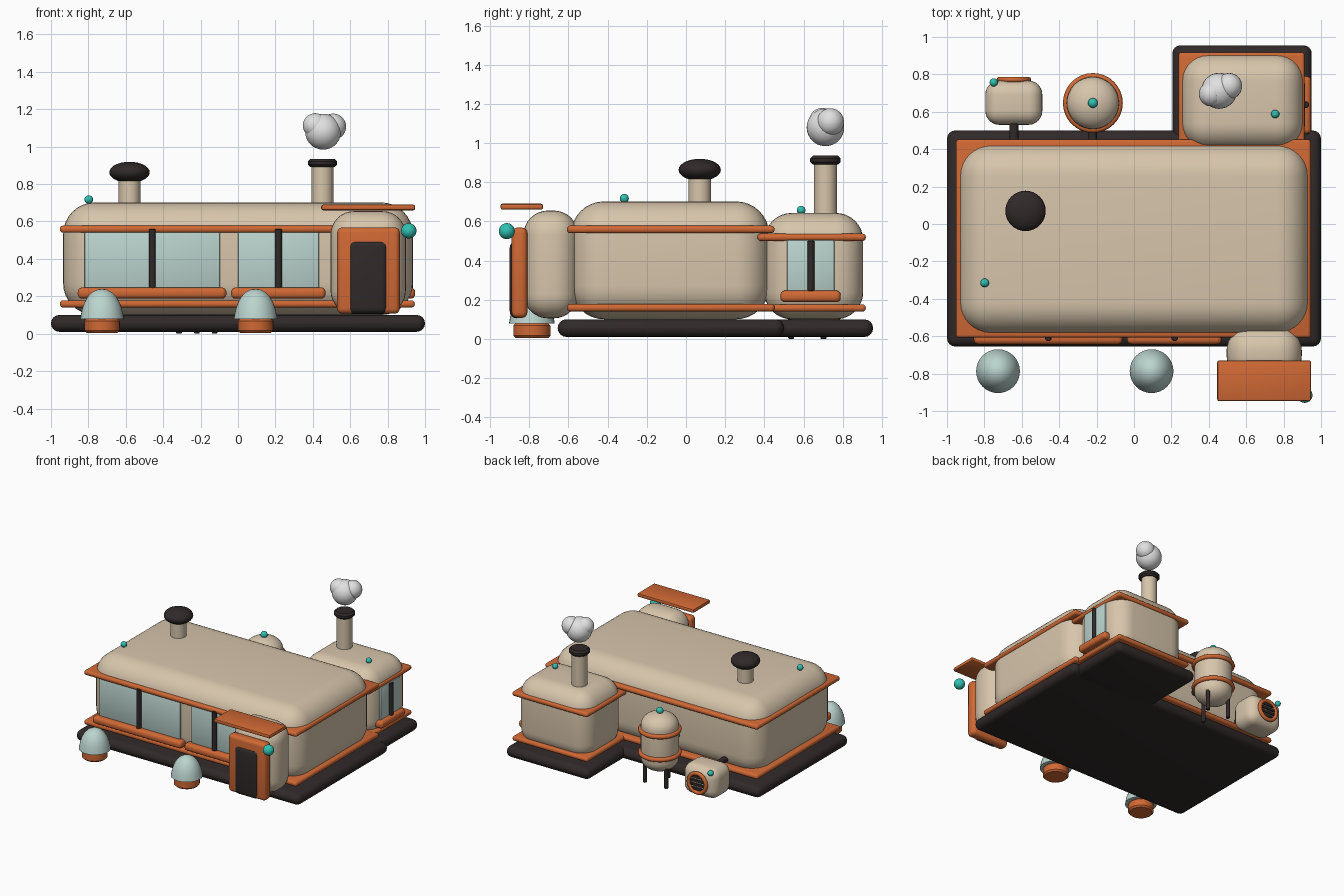
import bpy, bmesh, math
from mathutils import Vector, Matrix

if "Cube" in bpy.data.objects:
    bpy.data.objects.remove(bpy.data.objects["Cube"])


def material(name, rgb):
    m = bpy.data.materials.new(name)
    m.use_nodes = True
    m.diffuse_color = (*rgb, 1)
    m.node_tree.nodes["Principled BSDF"].inputs["Base Color"].default_value = (*rgb, 1)
    return m


CREAM = material("cream", (0.68, 0.56, 0.41))
ORANGE = material("orange", (0.63, 0.14, 0.035))
DARK = material("charcoal", (0.03, 0.022, 0.022))
GLASS = material("pale_glass", (0.5, 0.66, 0.62))
TEAL = material("teal", (0.03, 0.53, 0.45))
SMOKE = material("smoke_grey", (0.75, 0.75, 0.75))


def finish(name, bm, mat, angle=40):
    bmesh.ops.recalc_face_normals(bm, faces=bm.faces)
    mesh = bpy.data.meshes.new(name)
    bm.to_mesh(mesh)
    bm.free()
    mesh.materials.append(mat)
    ob = bpy.data.objects.new(name, mesh)
    bpy.context.collection.objects.link(ob)
    bpy.ops.object.select_all(action='DESELECT')
    ob.select_set(True)
    bpy.context.view_layer.objects.active = ob
    bpy.ops.object.shade_smooth_by_angle(angle=math.radians(angle))
    return ob


def box(name, x, y, z, mat, r=0.0, seg=4):
    """Rounded box spanning the (low, high) ranges x, y, z."""
    bm = bmesh.new()
    bmesh.ops.create_cube(bm, size=1)
    for v in bm.verts:
        v.co = Vector([(a + b) / 2 + c * (b - a) for c, (a, b) in zip(v.co, (x, y, z))])
    if r:
        bmesh.ops.bevel(bm, geom=bm.edges[:], offset=r, segments=seg,
                        profile=0.5, affect='EDGES', clamp_overlap=True)
    return finish(name, bm, mat)


def lathe(name, profile, at, mat, axis='Z', steps=32):
    """Spin (radius, height) points about an axis through at."""
    bm = bmesh.new()
    vs = [bm.verts.new((r, 0, h)) for r, h in profile]
    es = [bm.edges.new(p) for p in zip(vs, vs[1:])]
    bmesh.ops.spin(bm, geom=vs + es, axis=(0, 0, 1), cent=(0, 0, 0),
                   angle=2 * math.pi, steps=steps)
    bmesh.ops.remove_doubles(bm, verts=bm.verts, dist=1e-4)
    if axis == 'Y':
        bm.transform(Matrix.Rotation(-math.pi / 2, 4, 'X'))
    bm.transform(Matrix.Translation(at))
    return finish(name, bm, mat)


def rod(name, r, length, at, mat, axis='Z', c=0.004):
    pts = [(0, 0), (r - c, 0), (r, c), (r, length - c), (r - c, length), (0, length)]
    return lathe(name, pts, at, mat, axis)


def ball(name, r, at, mat, squash=1.0):
    pts = [(r * math.sin(math.pi * i / 14), -r * squash * math.cos(math.pi * i / 14))
           for i in range(15)]
    return lathe(name, pts, at, mat)


def ring(name, major, minor, at, mat, axis='Z'):
    pts = [(major + minor * math.cos(math.pi * i / 5), minor * math.sin(math.pi * i / 5))
           for i in range(11)]
    return lathe(name, pts, at, mat, axis)


# Foundations
box("main_foundation", (-1, 1), (-0.655, 0.5), (0.01, 0.1), DARK, 0.044)
box("wing_foundation", (0.205, 0.95), (0.4, 0.955), (0.01, 0.099), DARK, 0.043)

# Rounded rooms
box("main_room", (-0.935, 0.935), (-0.588, 0.425), (0.1, 0.702), CREAM, 0.17, 8)
box("back_wing", (0.255, 0.905), (0.4, 0.905), (0.1, 0.643), CREAM, 0.14, 8)
box("entrance_porch", (0.495, 0.897), (-0.83, -0.55), (0.105, 0.655), CREAM, 0.125, 8)

# Trim bands around the rooms
for label, low in (("lower", 0.14), ("upper", 0.54)):
    box(label + "_main_trim", (-0.952, 0.945), (-0.608, 0.452), (low, low + 0.038), ORANGE, 0.016, 3)
for label, low in (("lower", 0.139), ("upper", 0.5)):
    box(label + "_wing_trim", (0.238, 0.912), (0.365, 0.918), (low, low + 0.037), ORANGE, 0.016, 3)

# Front windows with sills and mullions
for side, a, b, bar in (("right", -0.82, -0.097, -0.458), ("left", 0.0, 0.433, 0.217)):
    box(side + "_window", (a, b), (-0.6, -0.5), (0.24, 0.555), GLASS, 0.008, 2)
    box(side + "_window_sill", (a - 0.037, b + 0.035), (-0.643, -0.56), (0.187, 0.247), ORANGE, 0.024)
    rod(side + "_window_mullion", 0.018, 0.32, (bar, -0.608, 0.24), DARK)

# Wing side window
box("wing_window", (0.82, 0.914), (0.515, 0.757), (0.24, 0.505), GLASS, 0.008, 2)
box("wing_window_sill", (0.86, 0.947), (0.482, 0.79), (0.187, 0.247), ORANGE, 0.024)
rod("wing_window_mullion", 0.018, 0.26, (0.918, 0.638, 0.243), DARK)

# Door, canopy and lamp
box("door_frame", (0.53, 0.865), (-0.89, -0.81), (0.107, 0.568), ORANGE, 0.028)
box("door", (0.59, 0.802), (-0.9, -0.83), (0.105, 0.5), DARK, 0.035)
box("door_canopy", (0.445, 0.947), (-0.947, -0.73), (0.66, 0.69), ORANGE, 0.01, 2)
ball("door_lamp", 0.041, (0.913, -0.915, 0.55), TEAL)

# Front garden domes
dome = [(0, 0.082), (0.117, 0.078), (0.114, 0.095), (0.107, 0.13), (0.095, 0.165),
        (0.077, 0.197), (0.053, 0.222), (0.026, 0.236), (0, 0.24)]
for side, x in (("right", -0.727), ("left", 0.094)):
    rod(side + "_dome_base", 0.095, 0.075, (x, -0.787, 0.005), ORANGE, c=0.012)
    lathe(side + "_dome", dome, (x, -0.787, 0), GLASS)

# Roof vent
rod("vent_stem", 0.058, 0.17, (-0.58, 0.07, 0.67), CREAM)
ball("vent_cap", 0.108, (-0.58, 0.07, 0.863), DARK, 0.52)

# Chimney with smoke
rod("chimney", 0.058, 0.31, (0.452, 0.712, 0.59), CREAM)
rod("chimney_cap", 0.078, 0.045, (0.452, 0.712, 0.89), DARK, c=0.014)
for i, (r, at) in enumerate(((0.096, (0.455, 0.712, 1.08)),
                             (0.066, (0.413, 0.695, 1.113)),
                             (0.07, (0.508, 0.737, 1.107)))):
    ball(f"smoke_puff_{i + 1}", r, at, SMOKE)

# Roof beacons
ball("main_roof_beacon", 0.023, (-0.798, -0.315, 0.717), TEAL)
ball("wing_roof_beacon", 0.022, (0.755, 0.588, 0.657), TEAL)

# Storage tank on three legs
tx, ty = -0.22, 0.647
cap = [(0.14 * math.sin(a), 0.1 * math.cos(a)) for a in (math.pi * i / 16 for i in range(9))]
profile = [(r, 0.47 + h) for r, h in cap] + [(r, 0.21 - h) for r, h in reversed(cap)]
lathe("tank", profile, (tx, ty, 0), CREAM)
for label, z in (("lower", 0.25), ("upper", 0.435)):
    ring(label + "_tank_ring", 0.142, 0.018, (tx, ty, z), ORANGE)
for i in range(3):
    a = math.radians(30 + 120 * i)
    rod(f"tank_leg_{i + 1}", 0.015, 0.2,
        (tx + 0.11 * math.cos(a), ty + 0.11 * math.sin(a), 0), DARK)
ball("tank_beacon", 0.026, (tx, ty, 0.583), TEAL)
rod("tank_pipe", 0.022, 0.2, (tx, 0.38, 0.3), DARK, 'Y')

# Cooling unit with round grille
cx, cz = -0.642, 0.157
box("cooling_unit", (-0.795, -0.49), (0.53, 0.767), (0.035, 0.28), CREAM, 0.075, 6)
rod("cooling_pipe", 0.024, 0.2, (cx, 0.38, 0.215), DARK, 'Y')
ring("grille_ring", 0.077, 0.015, (cx, 0.772, cz), ORANGE, 'Y')
for i in range(4):
    dz = -0.048 + 0.032 * i
    half = math.sqrt(0.076 ** 2 - dz ** 2)
    box(f"grille_bar_{i + 1}", (cx - half, cx + half), (0.755, 0.777),
        (cz + dz - 0.011, cz + dz + 0.011), DARK, 0.004, 2)
ball("cooling_beacon", 0.022, (-0.75, 0.757, 0.26), TEAL)
